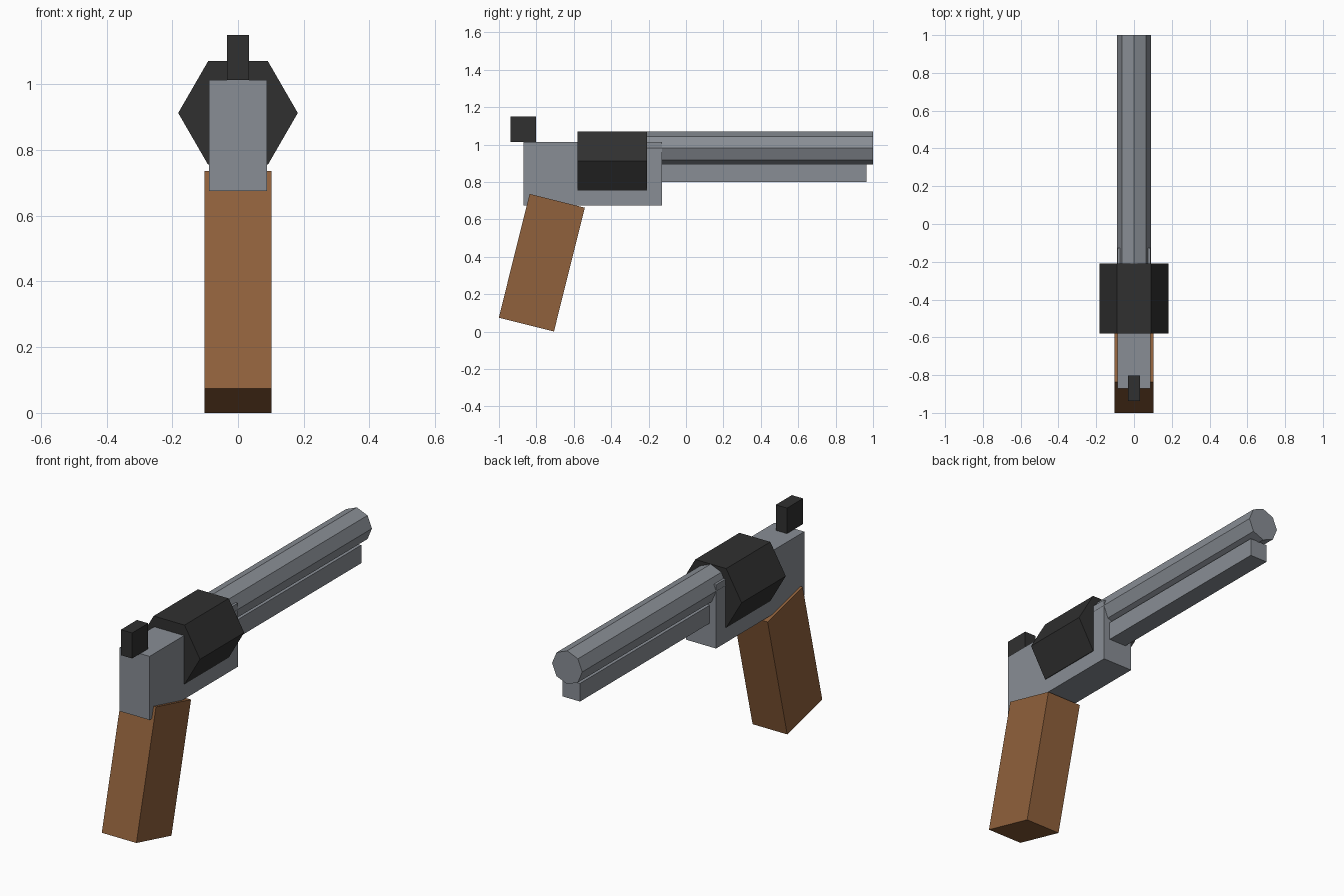
import bpy, bmesh, math

if "Cube" in bpy.data.objects:
    bpy.data.objects.remove(bpy.data.objects["Cube"])


def material(name, rgb):
    m = bpy.data.materials.new(name)
    m.diffuse_color = (*rgb, 1)
    m.use_nodes = True
    m.node_tree.nodes["Principled BSDF"].inputs["Base Color"].default_value = m.diffuse_color
    return m


STEEL = material("grey_steel", (0.25, 0.27, 0.30))
DARK = material("dark_steel", (0.03, 0.03, 0.03))
WOOD = material("brown_wood", (0.28, 0.12, 0.045))


def finish(name, bm, mat):
    bmesh.ops.recalc_face_normals(bm, faces=bm.faces)
    me = bpy.data.meshes.new(name)
    bm.to_mesh(me)
    bm.free()
    me.materials.append(mat)
    ob = bpy.data.objects.new(name, me)
    bpy.context.collection.objects.link(ob)
    return ob


def box(name, half_x, y0, y1, z0, z1, mat, tilt=0):
    """Box centred on x = 0, tilted about its own centre."""
    bm = bmesh.new()
    bmesh.ops.create_cube(bm, size=1)
    bmesh.ops.scale(bm, vec=(2 * half_x, y1 - y0, z1 - z0), verts=bm.verts)
    ob = finish(name, bm, mat)
    ob.location = (0, (y0 + y1) / 2, (z0 + z1) / 2)
    ob.rotation_euler.x = math.radians(tilt)
    return ob


def prism(name, sides, radius, y0, y1, z, mat):
    """Regular prism along y with a corner pointing to +x."""
    bm = bmesh.new()
    ring = []
    for i in range(sides):
        a = math.tau * i / sides
        ring.append(bm.verts.new((radius * math.cos(a), y0, z + radius * math.sin(a))))
    face = bm.faces.new(ring)
    ext = bmesh.ops.extrude_face_region(bm, geom=[face], use_keep_orig=True)
    top = [v for v in ext["geom"] if isinstance(v, bmesh.types.BMVert)]
    bmesh.ops.translate(bm, vec=(0, y1 - y0, 0), verts=top)
    return finish(name, bm, mat)


# Body and barrel
box("frame", 0.088, -0.87, -0.127, 0.675, 1.014, STEEL)
prism("barrel", 8, 0.089, -0.24, 1.0, 0.981, STEEL)
box("under_barrel_rod", 0.051, -0.14, 0.965, 0.80, 0.896, STEEL)

# Dark parts
prism("cylinder", 6, 0.182, -0.58, -0.208, 0.913, DARK)
box("hammer", 0.033, -0.938, -0.803, 1.014, 1.15, DARK)

# Slanted handle
box("grip", 0.102, -0.923, -0.619, 0.027, 0.709, WOOD, tilt=-14)
